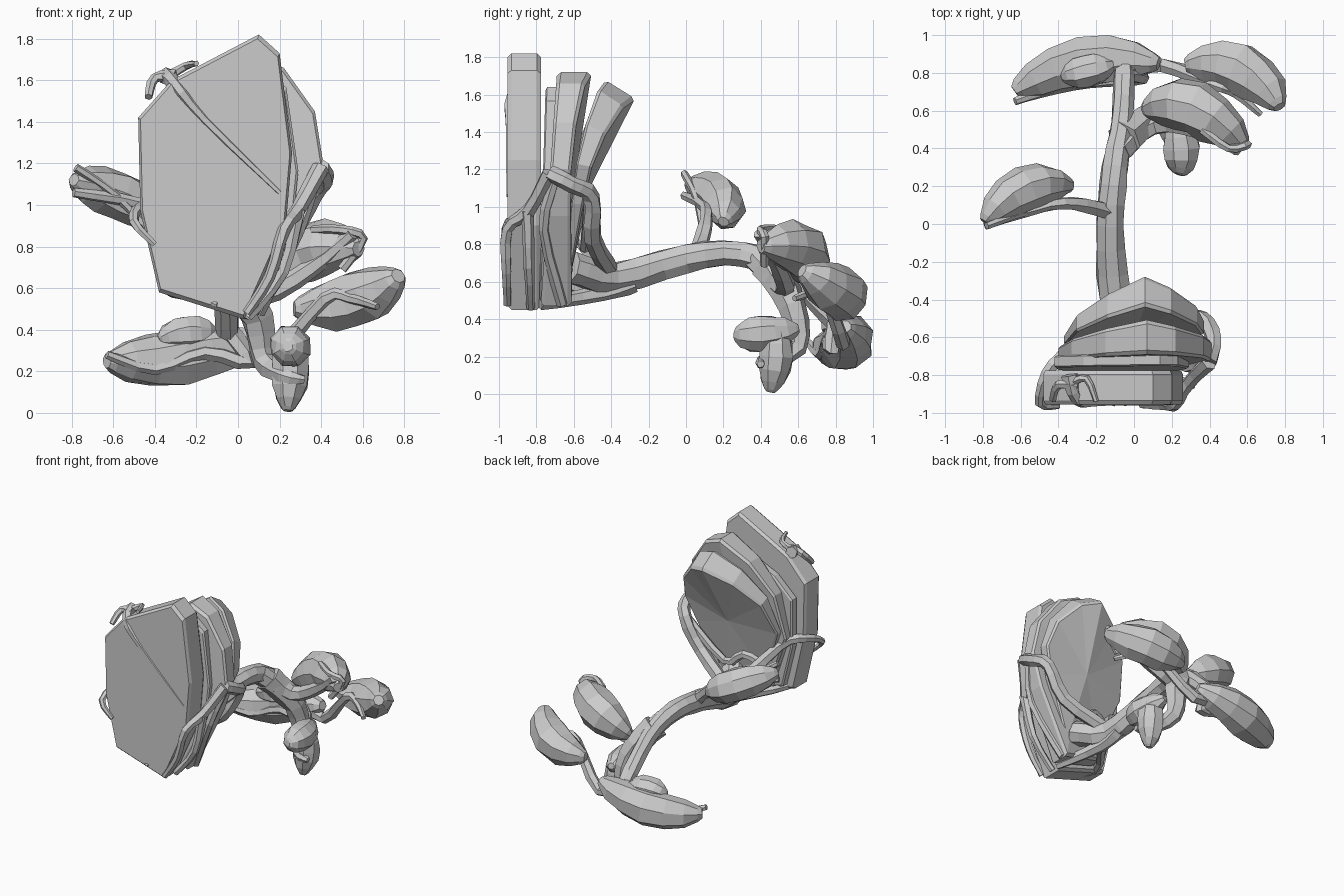
import bpy, bmesh, math, random
from mathutils import Vector

random.seed(4)


def skin(name, rings, poke=False):
    """Join rings of points with faces and close both ends."""
    bm = bmesh.new()
    vs = [[bm.verts.new(p) for p in ring] for ring in rings]
    n = len(vs[0])
    for a, b in zip(vs, vs[1:]):
        for k in range(n):
            bm.faces.new((a[k], a[(k + 1) % n], b[(k + 1) % n], b[k]))
    caps = [bm.faces.new(vs[0]), bm.faces.new(vs[-1])]
    if poke:
        bmesh.ops.poke(bm, faces=caps)
    bmesh.ops.recalc_face_normals(bm, faces=bm.faces)
    me = bpy.data.meshes.new(name)
    bm.to_mesh(me)
    bm.free()
    bpy.context.collection.objects.link(bpy.data.objects.new(name, me))


def sweep(name, pos, radii, sides, jitter):
    """Faceted limb along a list of positions."""
    rings, u = [], None
    for i, p in enumerate(pos):
        t = (pos[min(i + 1, len(pos) - 1)] - pos[max(i - 1, 0)]).normalized()
        if u is None:
            u = t.cross(Vector((0, 0, 1)))
            if u.length < 0.2:
                u = t.cross(Vector((0, 1, 0)))
        u = (u - t * u.dot(t)).normalized()
        v = u.cross(t)
        ring = []
        for k in range(sides):
            a = 2 * math.pi * (k + 0.5) / sides
            r = radii[i] * (1 + random.uniform(-jitter, jitter))
            ring.append(p + u * (math.cos(a) * r) + v * (math.sin(a) * r))
        rings.append(ring)
    skin(name, rings)


def limb(name, r0, r1, *pts, sides=6, steps=3):
    """Smooth path through pts, tapering from r0 to r1."""
    p = [Vector(q) for q in pts]
    p = [p[0]] + p + [p[-1]]
    pos = []
    for a, b, c, d in zip(p, p[1:], p[2:], p[3:]):
        for s in range(steps):
            t = s / steps
            pos.append((b * 2 + (c - a) * t + (a * 2 - b * 5 + c * 4 - d) * t ** 2
                        + (b * 3 - a - c * 3 + d) * t ** 3) * 0.5)
    pos.append(p[-1])
    m = len(pos) - 1
    sweep(name, pos, [r0 + (r1 - r0) * i / m for i in range(m + 1)], sides, 0.09)


def clump(name, r, start, mid, end, rings=9):
    """Bean-shaped foliage bending through mid."""
    a, m, b = Vector(start), Vector(mid), Vector(end)
    c = m * 2 - (a + b) * 0.5
    ts = [(1 - math.cos(math.pi * i / (rings - 1))) / 2 for i in range(rings)]
    pos = [a * (1 - t) ** 2 + c * 2 * t * (1 - t) + b * t * t for t in ts]
    sweep(name, pos, [r * max(0.25, math.sin(math.pi * t) ** 0.42) for t in ts], 8, 0.09)


# Stone plates: outlines in x and z, refitted to each plate's box
POINTED = [(0.10, 1.82), (0.20, 1.73), (0.26, 1.25), (0.23, 0.90), (0.03, 0.45),
           (-0.38, 0.58), (-0.47, 0.97), (-0.48, 1.42), (-0.32, 1.60)]
ROUNDED = [(0.07, 1.72), (0.22, 1.66), (0.37, 1.45), (0.41, 1.2), (0.33, 0.95), (0.1, 0.47),
           (-0.24, 0.57), (-0.4, 1.02), (-0.33, 1.35), (-0.15, 1.58)]


def plate(name, outline, x0, x1, z0, z1, front, back, drop=0.0, rim=0.97):
    """front/back = (y at z 0.5, lean per z, fall away from the middle ridge)."""
    xs, zs = zip(*outline)
    pts = [(x0 + (x - min(xs)) / (max(xs) - min(xs)) * (x1 - x0),
            z0 + (z - min(zs)) / (max(zs) - min(zs)) * (z1 - z0)) for x, z in outline]
    cx, cz = (x0 + x1) / 2, (z0 + z1) / 2
    rings = []
    for f, s in ((0, rim), (0.12, 1), (0.88, 1), (1, rim)):
        ring = []
        for x, z in pts:
            x, z = cx + (x - cx) * s, cz + (z - cz) * s
            z -= drop * f * max(0, z - cz) / (z1 - cz)
            ya, yb = (b + l * (z - 0.5) - k * abs(x - 0.05) for b, l, k in (front, back))
            ring.append(Vector((x, ya + (yb - ya) * f, z)))
        rings.append(ring)
    skin(name, rings, poke=True)


plate("front_plate", POINTED, -0.48, 0.26, 0.45, 1.82, (-0.955, 0, 0), (-0.775, 0, 0))
plate("thin_plate", POINTED, -0.42, 0.29, 0.5, 1.64, (-0.785, 0.03, 0), (-0.72, 0.03, 0))
plate("middle_plate", ROUNDED, -0.4, 0.41, 0.47, 1.72, (-0.775, 0.07, 0), (-0.6, 0.08, 0.2))
plate("back_plate", ROUNDED, -0.37, 0.37, 0.6, 1.68, (-0.67, 0.2, 0.2), (-0.65, 0.35, 0.33), 0.1)

# Trunk and its fork at the stones
limb("trunk", 0.095, 0.055, (0.02, -0.62, 0.68), (-0.1, -0.38, 0.62), (-0.125, 0.0, 0.725),
     (-0.1, 0.3, 0.75), (-0.06, 0.55, 0.63), (-0.05, 0.83, 0.36), sides=8)
limb("trunk_fork", 0.06, 0.03, (-0.1, -0.28, 0.6), (-0.08, -0.45, 0.54), (0.05, -0.78, 0.48))

# Roots gripping the stones
limb("root_right_front", 0.022, 0.042, (0.04, -0.955, 0.48), (0.15, -0.96, 0.65), (0.22, -0.955, 0.88),
     (0.29, -0.84, 0.98), (0.4, -0.73, 1.18))
limb("root_right_back", 0.042, 0.05, (0.4, -0.73, 1.18), (0.42, -0.61, 1.12), (0.36, -0.5, 1.05),
     (0.22, -0.5, 0.83), (-0.08, -0.4, 0.65))
limb("root_side", 0.035, 0.022, (0.29, -0.85, 0.98), (0.22, -0.84, 0.68), (0.05, -0.83, 0.46))
limb("root_side_low", 0.03, 0.03, (0.38, -0.7, 1.15), (0.29, -0.76, 0.88), (0.1, -0.66, 0.48))
limb("root_face", 0.015, 0.045, (0.2, -0.945, 1.06), (-0.16, -0.94, 1.41), (-0.3, -0.93, 1.58), (-0.34, -0.8, 1.62))
limb("root_curl_left", 0.03, 0.02, (-0.3, -0.86, 1.62), (-0.4, -0.85, 1.61), (-0.43, -0.93, 1.52))
limb("root_curl_right", 0.025, 0.014, (-0.33, -0.84, 1.62), (-0.25, -0.82, 1.67), (-0.2, -0.94, 1.68))
limb("root_left", 0.05, 0.015, (-0.1, -0.42, 0.63), (-0.34, -0.66, 0.95), (-0.46, -0.79, 0.99),
     (-0.5, -0.95, 0.92), (-0.4, -0.965, 0.81))
limb("root_back_web", 0.03, 0.03, (-0.25, -0.6, 0.8), (-0.1, -0.56, 0.86), (0.05, -0.54, 0.78), (0.36, -0.52, 1.05))
limb("root_low_left", 0.04, 0.012, (-0.08, -0.45, 0.56), (-0.32, -0.8, 0.58), (-0.1, -0.955, 0.52))

# Branches carrying the foliage, with vines running under it
limb("branch_left", 0.05, 0.022, (-0.12, 0.06, 0.74), (-0.27, 0.1, 0.88), (-0.45, 0.1, 1.0), (-0.79, -0.01, 1.06))
limb("vine_left", 0.022, 0.02, (-0.38, 0.1, 0.82), (-0.58, 0.06, 1.04), (-0.78, -0.01, 1.18))
limb("branch_back_left", 0.05, 0.022, (-0.05, 0.8, 0.4), (0.05, 0.78, 0.24), (-0.16, 0.76, 0.29),
     (-0.4, 0.72, 0.21), (-0.63, 0.65, 0.28))
limb("branch_back_right", 0.05, 0.017, (-0.07, 0.8, 0.4), (0.15, 0.84, 0.27), (0.42, 0.74, 0.55),
     (0.54, 0.69, 0.55), (0.67, 0.58, 0.51))
limb("branch_middle_right", 0.075, 0.03, (-0.08, 0.38, 0.72), (0.1, 0.53, 0.57), (0.36, 0.49, 0.7), (0.55, 0.39, 0.86))
limb("vine_loop", 0.022, 0.025, (0.36, 0.5, 0.88), (0.5, 0.4, 0.88), (0.6, 0.42, 0.84), (0.5, 0.42, 0.69))
limb("branch_lower", 0.1, 0.02, (-0.05, 0.45, 0.68), (0.09, 0.57, 0.46), (0.13, 0.59, 0.25),
     (0.22, 0.42, 0.18), (0.32, 0.4, 0.16))

# Bean-shaped foliage clumps
clump("foliage_left", 0.12, (-0.33, 0.2, 0.92), (-0.58, 0.19, 1.04), (-0.79, 0.01, 1.12))
clump("foliage_back_left", 0.14, (0.13, 0.85, 0.36), (-0.27, 0.86, 0.27), (-0.63, 0.7, 0.25))
clump("foliage_back_left_lobe", 0.09, (-0.1, 0.85, 0.38), (-0.25, 0.81, 0.38), (-0.38, 0.78, 0.35))
clump("foliage_back_right", 0.14, (0.27, 0.84, 0.5), (0.56, 0.82, 0.54), (0.77, 0.62, 0.66))
clump("foliage_middle_right", 0.145, (0.06, 0.6, 0.63), (0.33, 0.61, 0.77), (0.58, 0.4, 0.79))
clump("foliage_lower_top", 0.1, (0.24, 0.26, 0.32), (0.25, 0.4, 0.32), (0.22, 0.6, 0.35))
clump("foliage_lower_drop", 0.095, (0.25, 0.48, 0.38), (0.25, 0.48, 0.2), (0.24, 0.45, 0.01))
